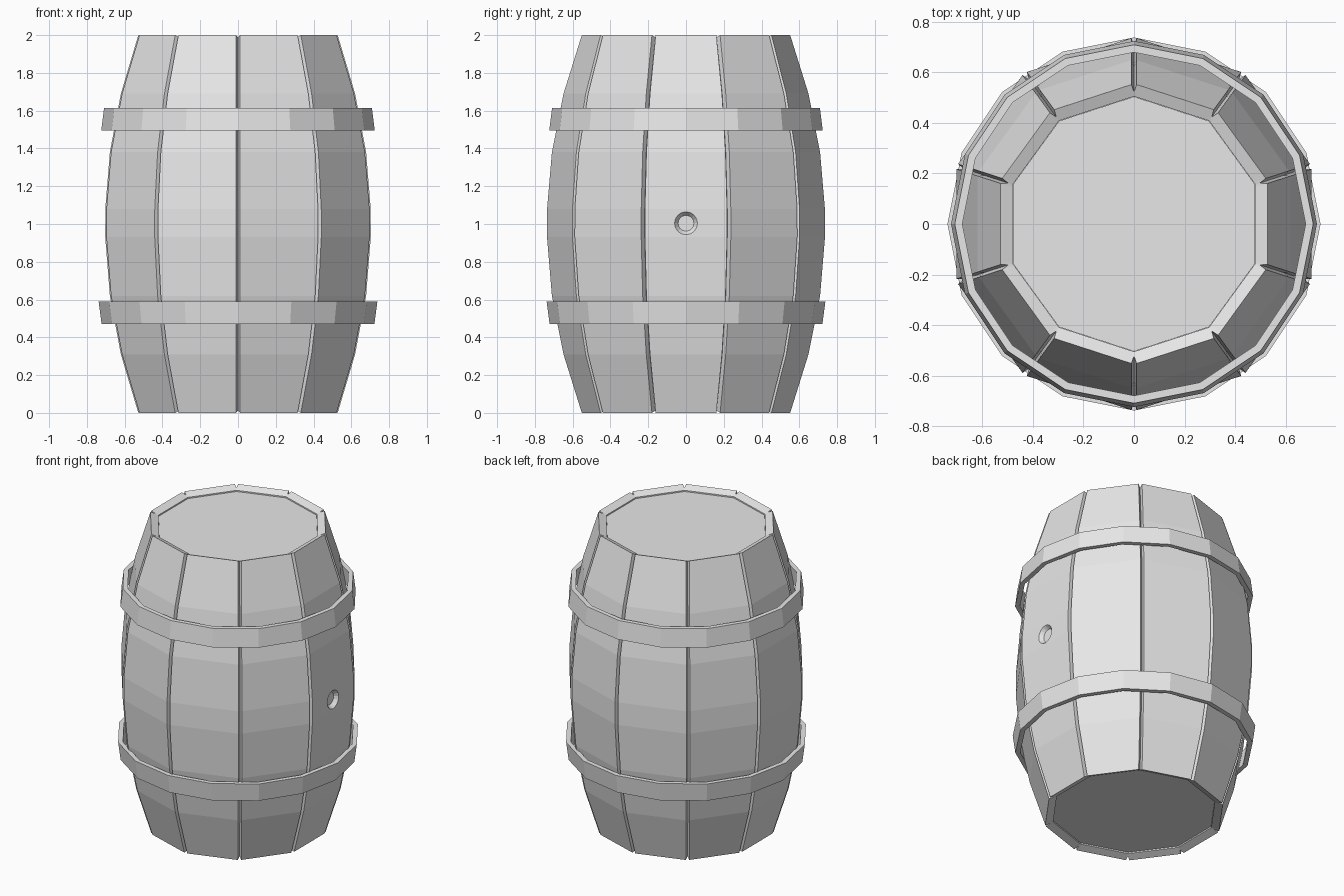
import bpy, bmesh
from math import sin, cos, pi
from mathutils import Vector, Matrix

cube = bpy.data.objects.get("Cube")
if cube:
    bpy.data.objects.remove(cube)

grey = bpy.data.materials.new("plain_grey")
grey.use_nodes = True
grey.diffuse_color = (0.8, 0.8, 0.8, 1)
grey.node_tree.nodes["Principled BSDF"].inputs["Base Color"].default_value = (0.8, 0.8, 0.8, 1)

STAVES = 10
GROOVE_HALF = 0.011
GROOVE_DEPTH = 0.032


def make_object(name, bm):
    bmesh.ops.recalc_face_normals(bm, faces=bm.faces)
    mesh = bpy.data.meshes.new(name)
    bm.to_mesh(mesh)
    bm.free()
    mesh.materials.append(grey)
    obj = bpy.data.objects.new(name, mesh)
    bpy.context.collection.objects.link(obj)
    return obj


def loft(name, rings, closed=False):
    """Skin a list of rings; close the loft on itself or cap both ends."""
    bm = bmesh.new()
    loops = [[bm.verts.new(p) for p in ring] for ring in rings]
    pairs = list(zip(loops, loops[1:]))
    if closed:
        pairs.append((loops[-1], loops[0]))
    for low, high in pairs:
        n = len(low)
        for i in range(n):
            j = (i + 1) % n
            bm.faces.new((low[i], low[j], high[j], high[i]))
    if not closed:
        bm.faces.new(loops[0])
        bm.faces.new(loops[-1])
    return make_object(name, bm)


def polygon(radius, z, sides):
    return [Vector((radius * cos(a), radius * sin(a), z))
            for a in (2 * pi * i / sides - pi / 2 for i in range(sides))]


def grooved_ring(radius, z, depth=GROOVE_DEPTH, floor_shift=0.0):
    """Ten-sided ring with a V groove at each corner."""
    corners = polygon(radius, z, STAVES)
    points = []
    for i, c in enumerate(corners):
        before = (corners[i - 1] - c).normalized() * GROOVE_HALF
        after = (corners[(i + 1) % STAVES] - c).normalized() * GROOVE_HALF
        floor = c * ((radius - depth) / radius)
        floor.z = z + floor_shift
        points += [c + before, floor, c + after]
    return points


def belly(z):
    return 0.74 - 0.185 * (z - 1) ** 2


# Staves: bulging body with inward-tilted rims at both ends
levels = [0.31, 0.62, 0.93, 1.08, 1.38, 1.69]
rings = [grooved_ring(0.505, 0.06, 0), grooved_ring(0.505, 0.02, 0),
         grooved_ring(belly(0), 0, floor_shift=0.012)]
rings += [grooved_ring(belly(z), z) for z in levels]
rings += [grooved_ring(belly(2), 2, floor_shift=-0.012),
          grooved_ring(0.505, 1.98, 0), grooved_ring(0.505, 1.94, 0)]
staves = loft("staves", rings)

# Bung hole: tapered recess in the left middle stave
bm = bmesh.new()
bmesh.ops.create_cone(bm, cap_ends=True, segments=16, radius1=0.042, radius2=0.08, depth=0.05,
                      matrix=Matrix.Translation((0.703, 0, 1.004)) @ Matrix.Rotation(pi / 2, 4, 'Y'))
cutter = make_object("bung_hole_cutter", bm)
cutter.hide_render = True
cut = staves.modifiers.new("bung_hole", 'BOOLEAN')
cut.operation = 'DIFFERENCE'
cut.solver = 'EXACT'
cut.object = cutter
bpy.context.view_layer.objects.active = staves
staves.select_set(True)
bpy.ops.object.modifier_apply(modifier=cut.name)
bpy.data.objects.remove(cutter)

# End lids, set just inside the rims
for name, low, high in (("bottom_lid", 0.028, 0.07), ("top_lid", 1.93, 1.972)):
    loft(name, [polygon(0.504, low, STAVES), polygon(0.504, high, STAVES)])

# Hoops: tapered flat bands following the belly
for name, low, high, r_low, r_high in (("lower_hoop", 0.47, 0.59, 0.722, 0.738),
                                       ("upper_hoop", 1.495, 1.615, 0.724, 0.709)):
    loft(name, [polygon(r_low, low, 16), polygon(r_high, high, 16),
                polygon(r_high - 0.03, high, 16), polygon(r_low - 0.03, low, 16)], closed=True)
